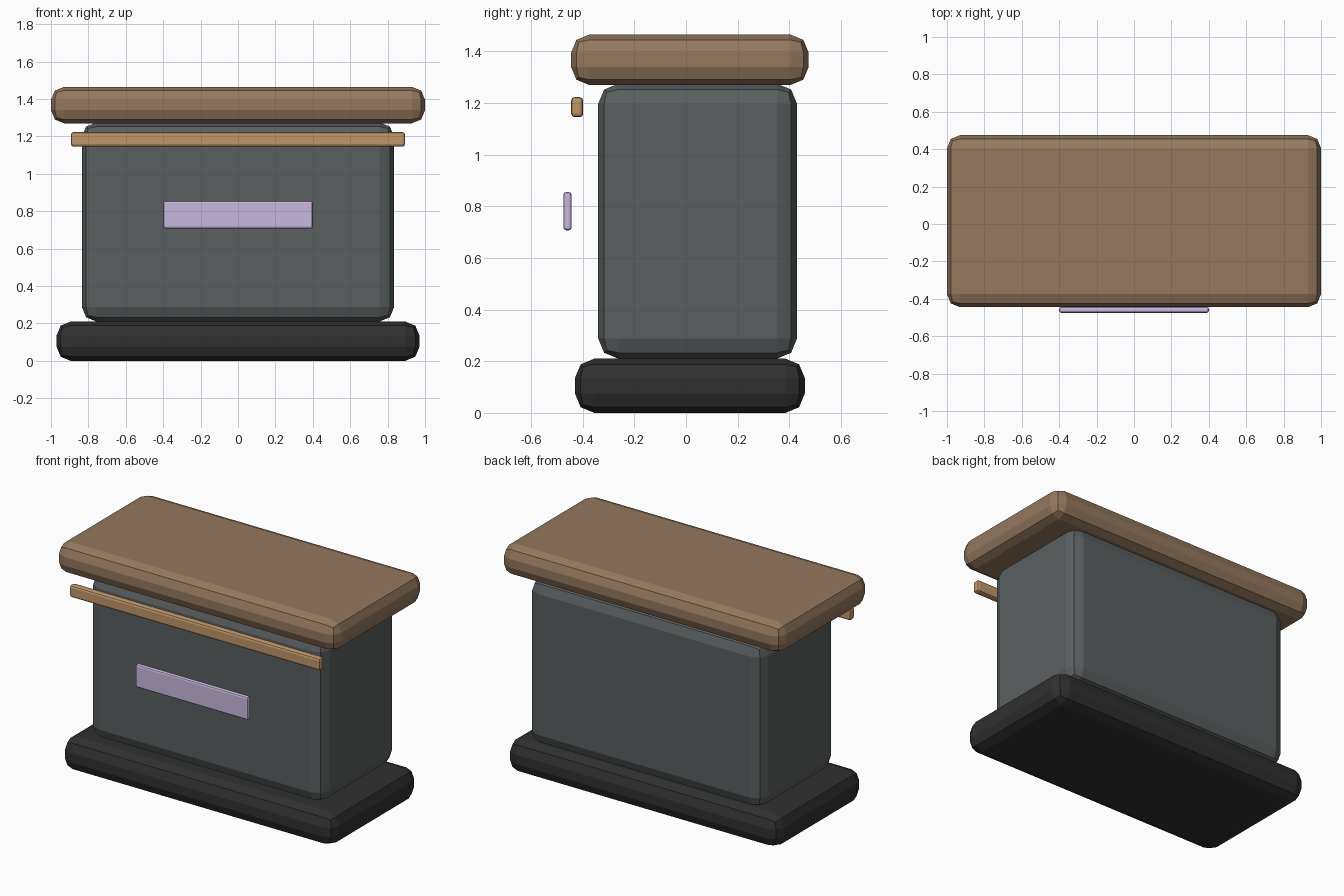
import bpy
import bmesh

if "Cube" in bpy.data.objects:
    bpy.data.objects.remove(bpy.data.objects["Cube"])


def material(name, rgb):
    # sRGB 0-255 to linear diffuse colour
    lin = [((c / 255 + 0.055) / 1.055) ** 2.4 for c in rgb]
    m = bpy.data.materials.new(name)
    m.diffuse_color = (*lin, 1)
    m.use_nodes = True
    m.node_tree.nodes["Principled BSDF"].inputs["Base Color"].default_value = m.diffuse_color
    return m


def rounded_box(name, x, y, z, bevel, mat):
    # Box from (min, max) ranges with a two-step bevel, flat shaded
    bm = bmesh.new()
    bmesh.ops.create_cube(bm, size=1)
    for v in bm.verts:
        for i, (lo, hi) in enumerate((x, y, z)):
            v.co[i] = lo if v.co[i] < 0 else hi
    me = bpy.data.meshes.new(name)
    bm.to_mesh(me)
    bm.free()
    me.materials.append(mat)
    ob = bpy.data.objects.new(name, me)
    bpy.context.collection.objects.link(ob)
    mod = ob.modifiers.new("rounded_edges", 'BEVEL')
    mod.width = bevel
    mod.segments = 2
    mod.limit_method = 'NONE'
    return ob


wood = material("brown wood", (148, 120, 94))
rail_wood = material("light wood", (192, 150, 106))
slate = material("slate grey", (90, 95, 95))
black = material("charcoal", (48, 48, 48))
lilac = material("lilac", (200, 184, 222))

# Plinth, cabinet and worktop
rounded_box("base", (-0.97, 0.97), (-0.43, 0.46), (0.0, 0.21), 0.075, black)
rounded_box("body", (-0.835, 0.835), (-0.34, 0.43), (0.21, 1.275), 0.078, slate)
rounded_box("counter_top", (-1.0, 1.0), (-0.445, 0.475), (1.27, 1.465), 0.07, wood)

# Front rail and sign plate, standing off the cabinet
rounded_box("front_rail", (-0.893, 0.893), (-0.445, -0.398), (1.145, 1.223), 0.014, rail_wood)
rounded_box("sign_plate", (-0.4, 0.4), (-0.475, -0.443), (0.707, 0.855), 0.011, lilac)
